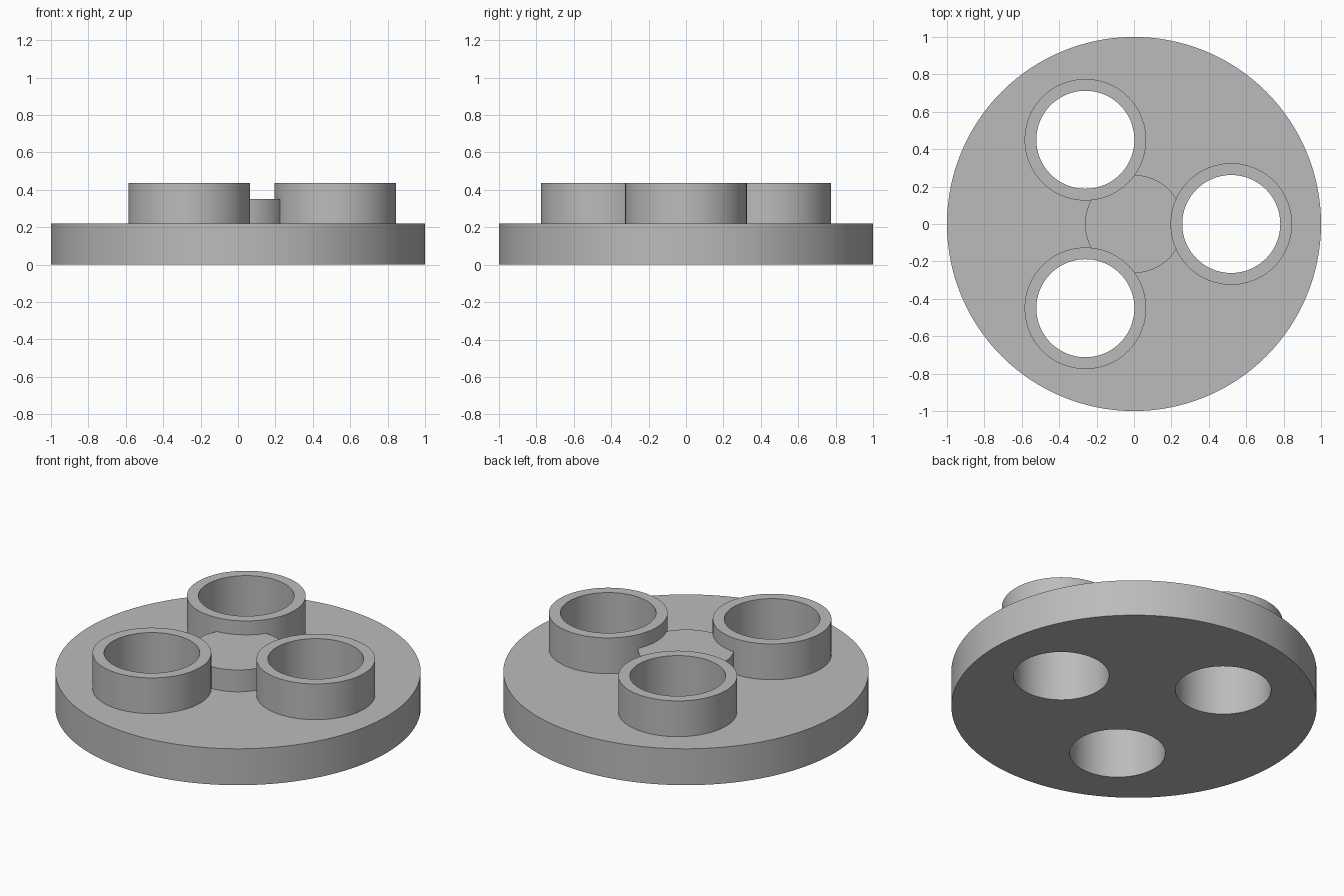
import bpy
from math import cos, sin, pi, radians

cube = bpy.data.objects.get("Cube")
if cube:
    bpy.data.objects.remove(cube, do_unlink=True)

BASE_R, BASE_TOP = 1.0, 0.22
BOSS_R, BOSS_TOP = 0.262, 0.352
SLEEVE_R, BORE_R, SLEEVE_TOP = 0.325, 0.262, 0.436
PITCH_R, COUNT = 0.52, 3

grey = bpy.data.materials.new("plain_grey")
grey.use_nodes = True
colour = (0.5, 0.5, 0.5, 1)
grey.diffuse_color = colour
grey.node_tree.nodes["Principled BSDF"].inputs["Base Color"].default_value = colour


def cylinder(name, radius, bottom, top, x=0, y=0, sides=96):
    bpy.ops.mesh.primitive_cylinder_add(
        vertices=sides, radius=radius, depth=top - bottom,
        location=(x, y, (bottom + top) / 2))
    obj = bpy.context.object
    obj.name = name
    obj.data.materials.append(grey)
    return obj


def combine(target, tool, operation):
    """Apply a boolean to the target and discard the tool."""
    mod = target.modifiers.new(operation.title(), "BOOLEAN")
    mod.operation, mod.solver, mod.object = operation, "EXACT", tool
    bpy.context.view_layer.objects.active = target
    bpy.ops.object.modifier_apply(modifier=mod.name)
    bpy.data.objects.remove(tool, do_unlink=True)


# Round base plate with a low central boss
plate = cylinder("sleeved_round_plate", BASE_R, 0, BASE_TOP, sides=128)
combine(plate, cylinder("central_boss", BOSS_R, BASE_TOP / 2, BOSS_TOP), "UNION")

# Three raised sleeves, evenly spaced around the centre
spots = [(PITCH_R * cos(2 * pi * i / COUNT), PITCH_R * sin(2 * pi * i / COUNT))
         for i in range(COUNT)]
for x, y in spots:
    combine(plate, cylinder("sleeve", SLEEVE_R, BASE_TOP / 2, SLEEVE_TOP, x, y), "UNION")

# Bores running right through sleeves and plate
for x, y in spots:
    combine(plate, cylinder("bore", BORE_R, -0.1, SLEEVE_TOP + 0.1, x, y), "DIFFERENCE")

# Smooth walls, crisp rims
bpy.ops.object.select_all(action="DESELECT")
plate.select_set(True)
bpy.context.view_layer.objects.active = plate
bpy.ops.object.shade_smooth_by_angle(angle=radians(30))
